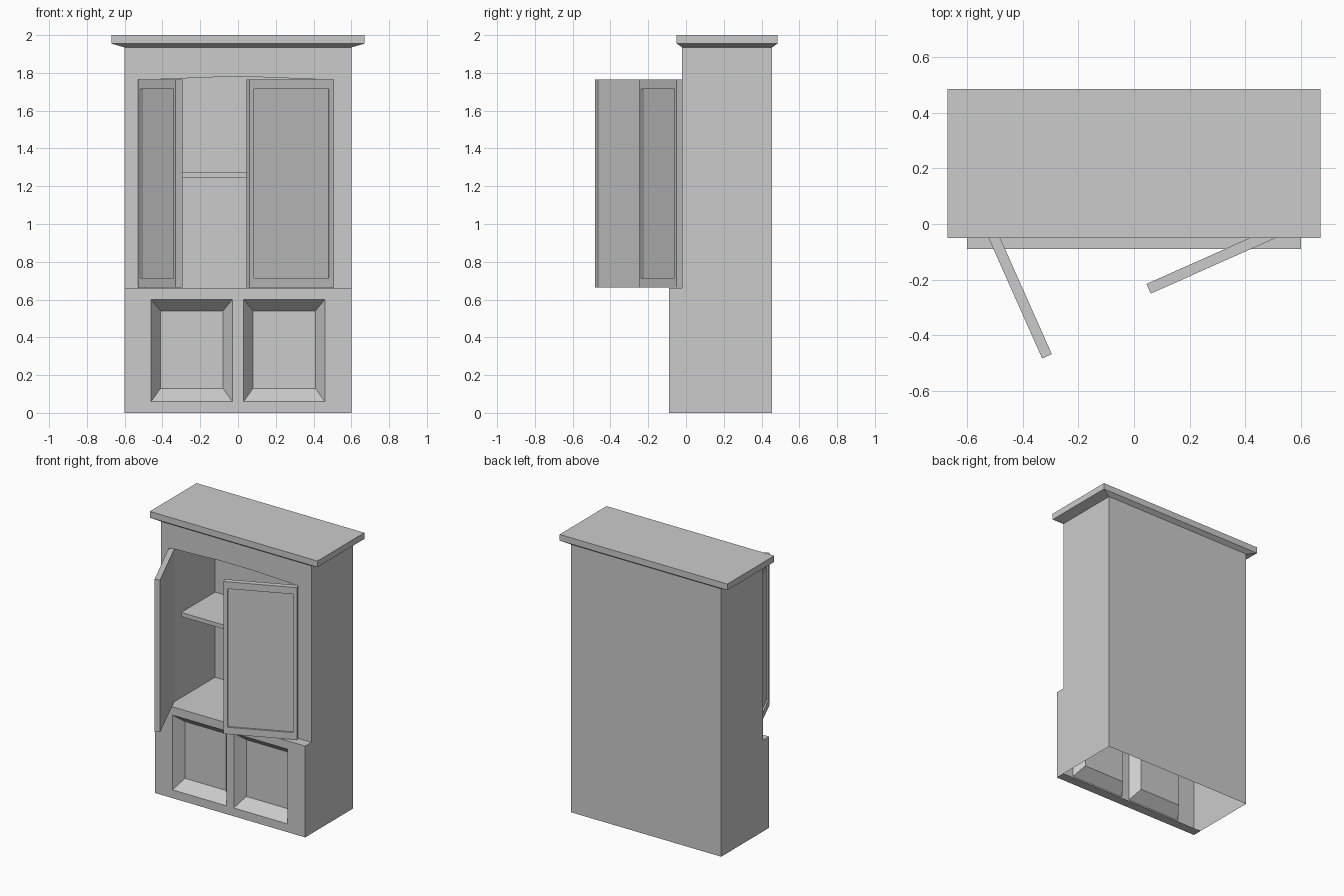
import bpy, bmesh
from math import radians

if "Cube" in bpy.data.objects:
    bpy.data.objects.remove(bpy.data.objects["Cube"])


def finish(name, bm, loc=(0, 0, 0), rot=0):
    bmesh.ops.remove_doubles(bm, verts=bm.verts, dist=1e-4)
    bmesh.ops.recalc_face_normals(bm, faces=bm.faces)
    me = bpy.data.meshes.new(name)
    bm.to_mesh(me)
    bm.free()
    ob = bpy.data.objects.new(name, me)
    ob.location = loc
    ob.rotation_euler.z = rot
    bpy.context.collection.objects.link(ob)
    return ob


def face(bm, *pts):
    return bm.faces.new([bm.verts.new(p) for p in pts])


def rect(x0, x1, z0, z1, y):
    return [(x0, y, z0), (x1, y, z0), (x1, y, z1), (x0, y, z1)]


def bridge(bm, a, b):
    n = len(a)
    for i in range(n):
        j = (i + 1) % n
        face(bm, a[i], a[j], b[j], b[i])


W, YF, YU, YB = 0.6, -0.09, -0.02, 0.455   # half width, lower front, upper front, back
ZS, ZT = 0.66, 1.935                       # step height, body top

# Outer case: stepped sides, back, step top and the narrow bottom rim (bottom is open)
bm = bmesh.new()
prof = [(YF, 0), (YU, 0), (YB, 0), (YB, ZT), (YU, ZT), (YU, ZS), (YF, ZS)]
for s in (-1, 1):
    face(bm, *[(s * W, y, z) for y, z in prof])
for i in (0, 2, 5):
    (y0, z0), (y1, z1) = prof[i], prof[i + 1]
    face(bm, (-W, y0, z0), (W, y0, z0), (W, y1, z1), (-W, y1, z1))

# Lower front with two bevelled recesses
xs, zs = [-W, -0.46, -0.03, 0.03, 0.46, W], [0, 0.06, 0.6, ZS]
for i in range(5):
    for k in range(3):
        outer = rect(xs[i], xs[i + 1], zs[k], zs[k + 1], YF)
        if k == 1 and i in (1, 3):
            inner = rect(xs[i] + 0.05, xs[i + 1] - 0.05, 0.13, 0.54, -0.02)
            bridge(bm, outer, inner)
            face(bm, *inner)
        else:
            face(bm, *outer)

# Upper front around a slightly arched opening
H = 0.495
arch = [(-H, 1.763), (-0.13, 1.777), (0.13, 1.777), (H, 1.763)]
for s in (-1, 1):
    face(bm, (s * W, YU, ZS), (s * H, YU, ZS), (s * H, YU, 1.763), (s * W, YU, ZT))
face(bm, (W, YU, ZT), (-W, YU, ZT), *[(x, YU, z) for x, z in arch])
finish("cabinet_case", bm)

# Cupboard interior lining
bm = bmesh.new()
loop = [(H, ZS), (-H, ZS)] + arch
front = [(x, YU, z) for x, z in loop]
back = [(x, 0.445, z) for x, z in loop]
bridge(bm, front, back)
face(bm, *back)
bmesh.ops.remove_doubles(bm, verts=bm.verts, dist=1e-4)
finish("cupboard_interior", bm)


def box(x0, x1, y0, y1, z0, z1):
    bm = bmesh.new()
    a, b = rect(x0, x1, z0, z1, y0), rect(x0, x1, z0, z1, y1)
    face(bm, *a)
    face(bm, *b)
    bridge(bm, a, b)
    return bm


# Shelf
finish("shelf", box(-H, H, 0.06, 0.445, 1.245, 1.275))


# Doors with a shallow sunk panel on the outer face
def door(name, loc, angle):
    L, T, z0, z1 = 0.49, 0.038, 0.665, 1.765
    bm = bmesh.new()
    a, b = rect(0, L, z0, z1, 0), rect(0, L, z0, z1, T)
    p = rect(0.027, L - 0.027, z0 + 0.05, z1 - 0.05, 0)
    q = [(x, 0.012, z) for x, y, z in p]
    bridge(bm, a, b)
    face(bm, *b)
    bridge(bm, a, p)
    bridge(bm, p, q)
    face(bm, *q)
    finish(name, bm, loc, radians(angle))


door("left_door", (-0.529, -0.035, 0), -66)
door("right_door", (0.06, -0.25, 0), 24)

# Cornice: flat slab with a sloping underside
bm = bmesh.new()
rings = [[(x, y, z) for x, y in ((-w, f), (w, f), (w, b), (-w, b))]
         for w, f, b, z in ((W, YU, YB, ZT), (0.67, -0.05, 0.485, 1.955), (0.67, -0.05, 0.485, 2.0))]
bridge(bm, rings[0], rings[1])
bridge(bm, rings[1], rings[2])
face(bm, *rings[2])
finish("cornice", bm)
